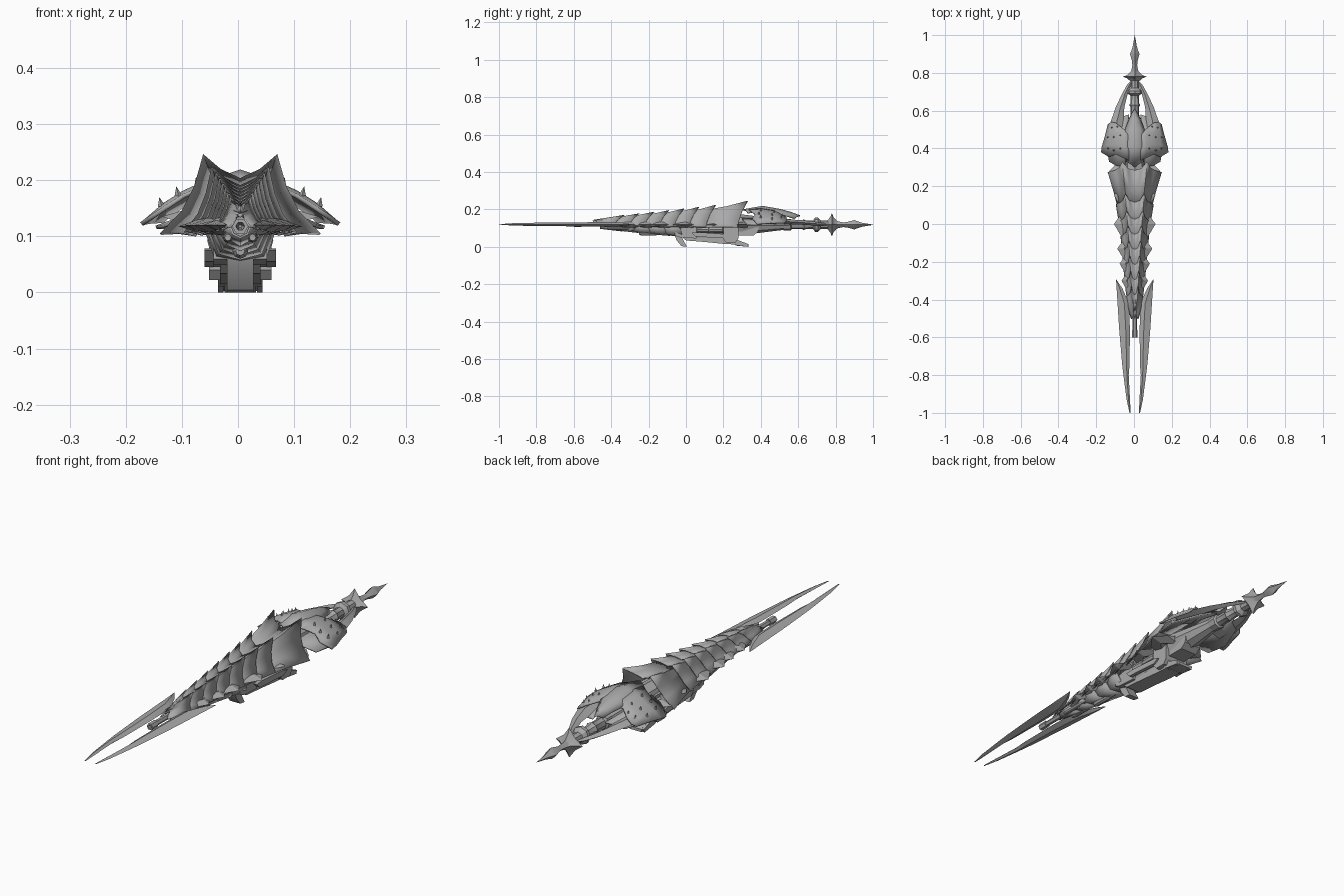
import bpy, bmesh, math
from mathutils import Vector, Matrix

CX, AZ = 0.004, 0.118          # centre plane and barrel axis height
steel = bpy.data.materials.new("grey steel")
steel.diffuse_color = (0.40, 0.40, 0.40, 1)


def add(name, verts, faces, mirror=False, thick=0, smooth=30):
    me = bpy.data.meshes.new(name)
    me.from_pydata([tuple(v) for v in verts], [], faces)
    bm = bmesh.new()
    bm.from_mesh(me)
    bmesh.ops.recalc_face_normals(bm, faces=bm.faces)
    bm.to_mesh(me)
    bm.free()
    me.materials.append(steel)
    ob = bpy.data.objects.new(name, me)
    bpy.context.collection.objects.link(ob)
    ob.location.x = CX
    if mirror:
        m = ob.modifiers.new("mirror", "MIRROR")
        m.use_clip = True
    if thick:
        s = ob.modifiers.new("thickness", "SOLIDIFY")
        s.thickness, s.offset = thick, 0
    bpy.ops.object.select_all(action="DESELECT")
    ob.select_set(True)
    bpy.context.view_layer.objects.active = ob
    bpy.ops.object.shade_smooth_by_angle(angle=math.radians(smooth))
    return ob


def sheet(name, rows, **kw):
    """Skin between rows of equal length."""
    n = len(rows[0])
    f = [(i*n+j, i*n+j+1, (i+1)*n+j+1, (i+1)*n+j)
         for i in range(len(rows)-1) for j in range(n-1)]
    return add(name, [p for r in rows for p in r], f, **kw)


def lathe(name, prof, sides=8, x=0, z=AZ, star=1.0, turn=0, **kw):
    """Turned shape along y from (y, radius) pairs; star < 1 pulls in odd corners."""
    v = []
    for y, r in prof:
        for k in range(sides):
            a = 2*math.pi*k/sides + turn
            q = r*(star if k % 2 else 1)
            v.append((x+q*math.cos(a), y, z+q*math.sin(a)))
    m = len(prof)
    f = [(i*sides+k, i*sides+(k+1) % sides, (i+1)*sides+(k+1) % sides, (i+1)*sides+k)
         for i in range(m-1) for k in range(sides)]
    f += [tuple(range(sides)), tuple(range((m-1)*sides, m*sides))]
    return add(name, v, f, **kw)


def side_plate(name, outline, x0, x1, **kw):
    """Side outline of (y, z) pairs extruded from x0 to x1."""
    n = len(outline)
    v = [(x, y, z) for x in (x0, x1) for y, z in outline]
    f = [tuple(range(n)), tuple(range(n, 2*n))]
    f += [(i, (i+1) % n, n+(i+1) % n, n+i) for i in range(n)]
    return add(name, v, f, **kw)


def edged(name, rows):
    """Blade with diamond section; rows of (y, inner x, ridge x, outer x, z, half thickness)."""
    n = len(rows)
    v = []
    for y, a, b, c, z, t in rows:
        v += [(a, y, z), (b, y, z+t), (c, y, z), (b, y, z-t)]
    f = [(i*4+k, i*4+(k+1) % 4, i*4+4+(k+1) % 4, i*4+4+k)
         for i in range(n-1) for k in range(4)]
    f += [(0, 1, 2, 3), tuple(range(4*n-4, 4*n))]
    return add(name, v, f, mirror=True, smooth=20)


def lerp(table, y):
    for (a, *p), (b, *q) in zip(table, table[1:]):
        if y <= b:
            t = max(0, (y-a)/(b-a))
            return [m+(n-m)*t for m, n in zip(p, q)]
    return table[-1][1:]


# Twin long blades
edged("long_blade", [
    (-1.0, .022, .025, .028, .12, .001), (-.93, .025, .033, .043, .12, .006),
    (-.8, .032, .042, .060, .12, .009), (-.74, .027, .043, .067, .12, .009),
    (-.55, .026, .048, .083, .12, .011), (-.42, .030, .055, .091, .12, .013),
    (-.34, .066, .080, .096, .12, .009), (-.295, .097, .098, .099, .121, .001)])

# Barrel with a hollow muzzle
lathe("barrel", [(-.54, .003), (-.6, .008), (-.6, .0145), (-.56, .0145), (-.56, .011),
                 (-.3, .012), (.3, .02)], sides=6)
lathe("core", [(-.45, .018), (-.3, .03), (0, .045), (.3, .055), (.42, .04), (.6, .018)])

# Overlapping dorsal scales with raised rear horns
# y: valley z, horn x, horn z, skirt x, skirt z
size = [(-.5, .138, .004, .142, .012, .125), (-.4, .15, .013, .162, .037, .118),
        (-.2, .163, .024, .183, .057, .112), (0, .178, .037, .205, .075, .108),
        (.2, .192, .053, .228, .105, .106), (.33, .202, .065, .245, .142, .104)]


def scale_row(y, s, dy):
    vz, hx, hz, sx, sz = lerp(size, y)
    hz = vz+(hz-vz)*s
    pts = [(0, vz, -.045), (hx*.55, vz+(hz-vz)*.38, -.035), (hx, hz, 0),
           (hx+(sx-hx)*.2, hz-(hz-sz)*.40, -.03), (hx+(sx-hx)*.5, hz-(hz-sz)*.72, -.045),
           (sx, sz, -.055)]
    return [(x, y+o*dy, z) for x, z, o in pts]


ends = [-.33, -.25, -.17, -.09, -.01, .07, .16, .33]
starts = [-.47] + [e-.075 for e in ends[:-1]]
for a, b in zip(starts, ends):
    mid = a+(b-a)*.55
    front = [(x*.92, y, z-.006) for x, y, z in scale_row(a, .45, .6)]
    sheet("dorsal_scale", [front, scale_row(mid, .6, .9), scale_row(b, 1, 1)],
          mirror=True, thick=.004)
add("nose_scale", [(0, -.5, .142), (.012, -.44, .145), (.03, -.36, .12), (0, -.4, .158)],
    [(0, 1, 3), (1, 2, 3)], mirror=True, thick=.003)

# Pointed side plates under the scales
for y, x, w in [(-.30, .07, .05), (-.21, .08, .055), (-.13, .093, .06),
                (0, .11, .075), (.15, .11, .07), (.28, .135, .07)]:
    edged("side_spike", [(y-w, .01, .02, x*.6, .118, .018), (y, .01, x*.62, x, .118, .014),
                         (y+w*.7, .01, .03, x*.66, .118, .018)])

# Belly scales along the forestock
for k in range(5):
    y = -.46+k*.085
    w, z = .018+k*.008, .098-k*.008
    f = [(0, y, z), (w*.7, y, z+.006), (w, y, .118)]
    r = [(0, y+.12, z-.014), (w*.9, y+.10, z-.004), (w+.012, y+.085, .112)]
    sheet("belly_scale", [f, r], mirror=True, thick=.004)

# Rear shoulder shell, rows running from front to back
sheet("shoulder_shell", [
    [(.03, .335, .195), (.06, .35, .19), (.10, .37, .172), (.135, .355, .150), (.176, .38, .122)],
    [(.03, .40, .203), (.06, .41, .196), (.10, .42, .178), (.135, .42, .156), (.172, .41, .124)],
    [(.03, .47, .192), (.06, .48, .186), (.10, .48, .168), (.135, .47, .148), (.157, .46, .126)],
    [(.03, .51, .178), (.055, .50, .172), (.10, .535, .156), (.125, .54, .140), (.14, .525, .126)]],
    mirror=True, thick=.008)
sheet("shoulder_skirt", [
    [(.05, .30, .15), (.10, .31, .135), (.135, .33, .118)],
    [(.05, .42, .15), (.10, .42, .135), (.15, .42, .116)],
    [(.03, .58, .135), (.06, .57, .130), (.10, .55, .116)]], mirror=True, thick=.006)
# Central ridge of the shell
sheet("shoulder_ridge", [
    [(0, .30, .197), (.025, .32, .195), (.045, .33, .18)],
    [(0, .41, .216), (.03, .41, .206), (.05, .40, .194)],
    [(0, .50, .20), (.03, .50, .19), (.055, .49, .176)],
    [(0, .56, .184), (.018, .55, .176), (.035, .54, .164)],
    [(0, .61, .165), (.008, .595, .162), (.018, .58, .15)]], mirror=True, thick=.006)

# Studs on the shell
for x, y, z in [(.075, .40, .192), (.11, .39, .175), (.14, .40, .156), (.075, .47, .182),
                (.11, .46, .168), (.14, .46, .147), (.09, .515, .165), (.12, .51, .152)]:
    c = [(x+.007*i, y+.007*j, z-.003) for i, j in ((1, 0), (0, 1), (-1, 0), (0, -1))]
    add("stud", c+[(x+.004, y, z+.014)], [(0, 1, 4), (1, 2, 4), (2, 3, 4), (3, 0, 4),
                                          (0, 1, 2, 3)], mirror=True)

# Curved rear fins sweeping to the grip
edged("rear_fin", [(.44, .06, .10, .14, .135, .012), (.54, .06, .095, .128, .135, .013),
                   (.62, .055, .075, .100, .130, .012), (.69, .037, .052, .067, .124, .010),
                   (.735, .020, .030, .042, .120, .007), (.76, .010, .014, .018, .118, .002)])

# Grip rod, star guard and pommel spike
lathe("grip", [(.52, .03), (.56, .032), (.565, .024), (.62, .023), (.63, .029), (.64, .023),
               (.68, .022), (.69, .038), (.705, .038), (.72, .022), (.76, .022)])
lathe("star_guard", [(.735, .013), (.755, .022), (.772, .042), (.78, .063), (.788, .042),
                     (.805, .022), (.83, .012)], sides=8, star=.6)
lathe("pommel_spike", [(.80, .02), (.84, .013), (.86, .014), (.90, .025), (.915, .019),
                       (.94, .011), (1.0, .0006)], sides=8, star=.75)

# Revolving drum with chambers
lathe("drum_axle", [(.04, .022), (.22, .022)], z=.09)
for k in range(6):
    a = math.pi*k/3
    lathe("chamber", [(.055, .013), (.06, .019), (.12, .019), (.124, .016), (.13, .019),
                      (.195, .019), (.2, .014)],
          x=.04*math.cos(a), z=.092+.038*math.sin(a), sides=10)

# Receiver frame around the drum, stock block and under rail
side_plate("receiver_block", [(.2, .14), (.2, .04), (.215, .022), (.265, .022), (.28, .045),
                              (.28, .14)], -.056, .056)
side_plate("receiver_front", [(-.06, .13), (-.06, .06), (-.03, .05), (.055, .045),
                              (.055, .13)], -.048, .048)
side_plate("rear_block", [(.27, .13), (.27, .06), (.36, .06), (.385, .08), (.39, .12)], -.04, .04)
side_plate("under_rail", [(-.03, .06), (.0, .034), (.1, .026), (.2, .016), (.27, .012),
                          (.33, .003), (.335, .012), (.28, .03), (.2, .05), (.06, .056)],
           -.036, .036)
side_plate("front_foot", [(-.06, .06), (-.025, .055), (.005, .0), (-.025, .004), (-.05, .035)],
           -.024, .024)
side_plate("rear_foot", [(.22, .03), (.26, .04), (.335, .012), (.335, .0), (.27, .006)],
           -.028, .028)
for k in range(2):
    side_plate("foot_rim", [(.2, .05), (.28, .035), (.335, .014), (.33, .0), (.26, .01)],
               .030, .040, mirror=True) if k == 0 else \
        side_plate("side_lug", [(.03, .075), (.05, .055), (.21, .045), (.235, .06), (.21, .068),
                                (.07, .078)], .048, .064, mirror=True)

# Slim tubes along the forestock
lathe("gas_tube", [(-.42, .006), (-.4, .009), (-.05, .011)], x=.022, z=.098, mirror=True)
lathe("lower_tube", [(-.25, .008), (-.24, .014), (-.16, .014), (-.155, .011), (-.04, .016)],
      z=.074)
